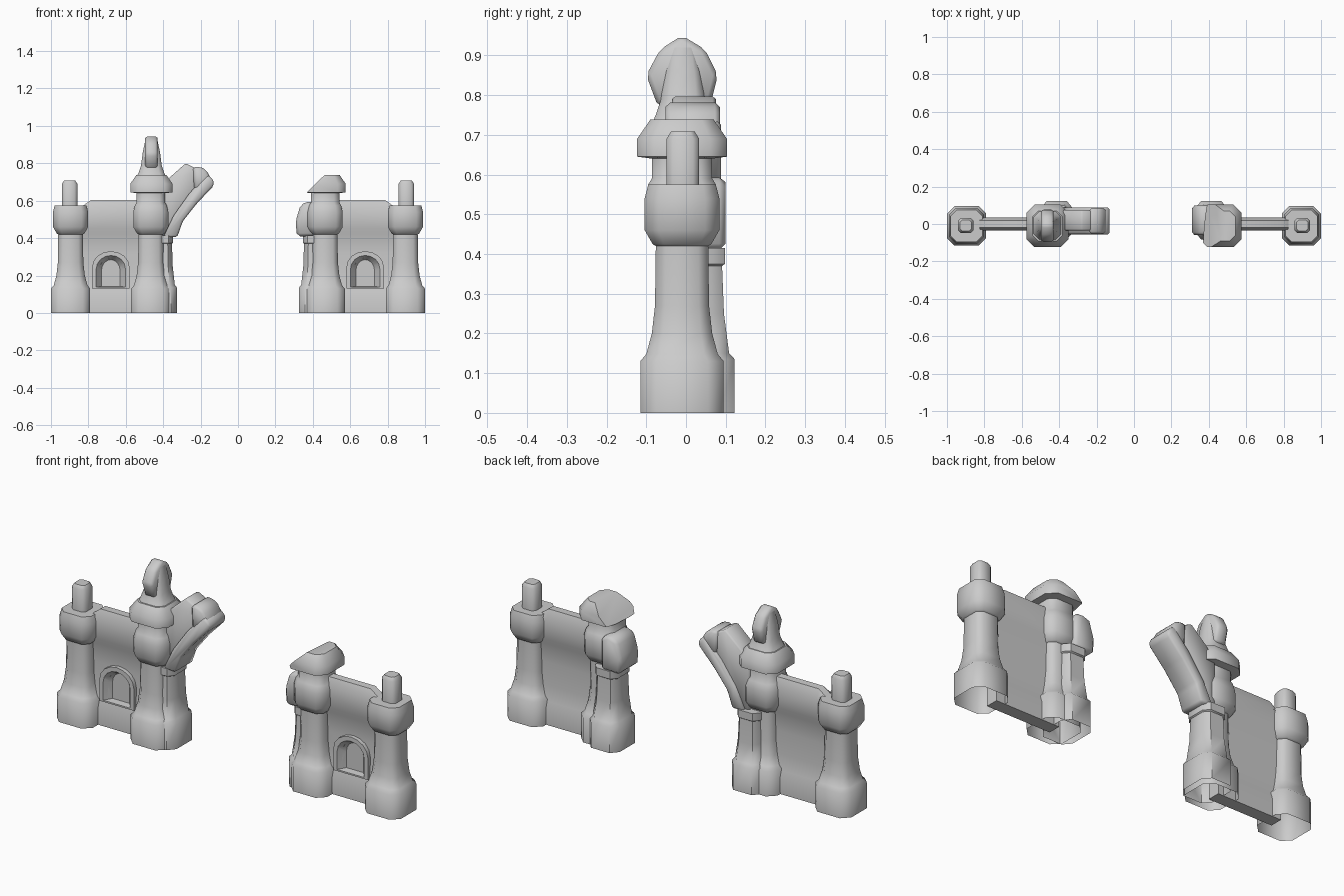
import bpy, bmesh
from math import sin, cos, pi
from mathutils import Vector

cube = bpy.data.objects.get("Cube")
if cube:
    bpy.data.objects.remove(cube, do_unlink=True)

stone = bpy.data.materials.new("grey stone")
stone.use_nodes = True
stone.diffuse_color = (0.6, 0.6, 0.6, 1)
stone.node_tree.nodes["Principled BSDF"].inputs["Base Color"].default_value = (0.6, 0.6, 0.6, 1)
parts = []


def loft(name, rings, caps=(True, True), bevel=0, clip=None):
    """Skin equal-length rings of points; optionally bevel and slice off."""
    bm = bmesh.new()
    rows = [[bm.verts.new(p) for p in ring] for ring in rings]
    n = len(rows[0])
    for a, b in zip(rows, rows[1:]):
        for i in range(n):
            j = (i + 1) % n
            bm.faces.new((a[i], a[j], b[j], b[i]))
    if caps[0]:
        bm.faces.new(rows[0][::-1])
    if caps[1]:
        bm.faces.new(rows[-1])
    bmesh.ops.recalc_face_normals(bm, faces=bm.faces)
    if bevel:
        bmesh.ops.bevel(bm, geom=bm.edges[:], offset=bevel, segments=1, affect='EDGES')
    if clip:
        geom = bm.verts[:] + bm.edges[:] + bm.faces[:]
        cut = bmesh.ops.bisect_plane(bm, geom=geom, plane_co=clip[0],
                                     plane_no=clip[1], clear_outer=True)
        edges = [e for e in cut["geom_cut"] if isinstance(e, bmesh.types.BMEdge)]
        bmesh.ops.holes_fill(bm, edges=edges)
        bmesh.ops.recalc_face_normals(bm, faces=bm.faces)
    mesh = bpy.data.meshes.new(name)
    bm.to_mesh(mesh)
    bm.free()
    mesh.materials.append(stone)
    ob = bpy.data.objects.new(name, mesh)
    bpy.context.collection.objects.link(ob)
    parts.append(ob)
    return ob


def column(name, x, y, profile, depth=1.0, bottom=False, **kw):
    """Stack chamfered squares given as (half width, height)."""
    rings = []
    for h, z in profile:
        c = h * 0.62
        pts = [(h, -c), (h, c), (c, h), (-c, h), (-h, c), (-h, -c), (-c, -h), (c, -h)]
        rings.append([(x + px, y + py * depth, z) for px, py in pts])
    return loft(name, rings, (bottom, True), **kw)


def slab(name, pts, y0, y1, bevel=0.01):
    """Extrude an x-z outline through y."""
    return loft(name, [[(x, y, z) for x, z in pts] for y in (y0, y1)], bevel=bevel)


def arch(x, y, w, z0, spring, rise):
    """Outline of an arched opening."""
    pts = [(x - w, y, z0), (x + w, y, z0)]
    return pts + [(x + w * cos(i * pi / 8), y, spring + rise * sin(i * pi / 8))
                  for i in range(9)]


def carve(ob, cutter):
    bpy.context.view_layer.objects.active = ob
    mod = ob.modifiers.new("niche", 'BOOLEAN')
    mod.object = cutter
    mod.solver = 'EXACT'
    bpy.ops.object.modifier_apply(modifier=mod.name)


SHAFT = [(0.105, 0), (0.105, 0.13), (0.09, 0.148), (0.076, 0.2), (0.068, 0.27),
         (0.066, 0.42), (0.074, 0.425), (0.094, 0.46), (0.094, 0.54), (0.085, 0.575)]
PILLAR = [(0.087, 0), (0.087, 0.135), (0.075, 0.15), (0.064, 0.25),
          (0.06, 0.37), (0.066, 0.375), (0.066, 0.415)]
CAP = [(0.075, 0.64), (0.113, 0.645), (0.113, 0.69), (0.08, 0.738)]
WALL = [(0.033, 0), (0.034, 0.09), (0.024, 0.12), (0.016, 0.2), (0.015, 0.32),
        (0.02, 0.42), (0.033, 0.45), (0.035, 0.56), (0.02, 0.605)]

for s, side in ((-1, "right"), (1, "left")):
    # Outer tower with its square post
    column(side + "_outer_tower", s * 0.895, -0.01, SHAFT)
    column(side + "_outer_post", s * 0.9, -0.008,
           [(0.041, 0.57), (0.041, 0.69), (0.03, 0.708)])

    # Inner tower and the gate pillar behind it
    column(side + "_inner_tower", s * 0.466, -0.01, SHAFT + [(0.076, 0.59), (0.076, 0.65)])
    column(side + "_gate_pillar", s * 0.413, 0.02, PILLAR, depth=1.18)

    # Wall with swelling foot and coping, chamfered at the outer end
    rings = []
    for x, top in ((0.84, 0.565), (0.785, 0.61), (0.47, 0.61)):
        front = [(s * x, -y, min(z, top)) for y, z in WALL]
        back = [(s * x, y, min(z, top)) for y, z in reversed(WALL)]
        rings.append(front + back)
    wall = loft(side + "_wall", rings)

    # Arched niche with a raised surround
    cx = s * 0.68
    frame = loft(side + "_niche_surround",
                 [arch(cx, -0.036, 0.1, 0.13, 0.245, 0.085),
                  arch(cx, 0.004, 0.1, 0.13, 0.245, 0.085)])
    cutter = loft(side + "_niche_cutter",
                  [arch(cx, -0.045, 0.086, 0.137, 0.235, 0.078),
                   arch(cx, 0.0, 0.05, 0.142, 0.225, 0.06)])
    carve(wall, cutter)
    carve(frame, cutter)
    parts.remove(cutter)
    bpy.data.objects.remove(cutter, do_unlink=True)

# Whole cap and spire on the right inner tower
column("right_tower_cap", -0.463, -0.01, CAP, bottom=True)
column("right_spire", -0.463, -0.008,
       [(0.082, 0.72), (0.068, 0.75), (0.055, 0.79), (0.046, 0.86), (0.032, 0.925)])
crest = [(-0.07, 0.77), (-0.1, 0.85), (-0.065, 0.915), (-0.01, 0.95),
         (0.048, 0.915), (0.08, 0.85), (0.06, 0.77)]
loft("right_spire_crest", [[(x, y, z) for y, z in crest] for x in (-0.496, -0.43)],
     bevel=0.012)

# Broken cap on the left inner tower
column("left_broken_cap", 0.463, -0.01, CAP, bottom=True,
       clip=(Vector((0.39, 0, 0.655)), Vector((-1, 0.1, 1))))

# Long arch fragment springing from the right pillar
slab("right_arch_spandrel",
     [(-0.42, 0.41), (-0.35, 0.41), (-0.31, 0.52), (-0.22, 0.63), (-0.2, 0.76),
      (-0.28, 0.8), (-0.37, 0.72), (-0.42, 0.66)], -0.035, 0.075, 0.008)
slab("right_arch_rib",
     [(-0.4, 0.405), (-0.325, 0.405), (-0.295, 0.49), (-0.22, 0.585), (-0.13, 0.68),
      (-0.13, 0.71), (-0.165, 0.74), (-0.26, 0.64), (-0.345, 0.52)], -0.055, 0.088, 0.01)
slab("right_arch_broken_end",
     [(-0.235, 0.66), (-0.16, 0.67), (-0.135, 0.7), (-0.17, 0.765), (-0.205, 0.782),
      (-0.24, 0.78)], -0.052, 0.085, 0.012)

# Short arch fragment on the left pillar
slab("left_arch_stub",
     [(0.315, 0.41), (0.308, 0.49), (0.335, 0.58), (0.385, 0.598), (0.43, 0.58),
      (0.43, 0.41)], -0.06, 0.1, 0.016)

# Smooth shading with crisp edges
bpy.ops.object.select_all(action='DESELECT')
for ob in parts:
    ob.select_set(True)
bpy.context.view_layer.objects.active = parts[0]
bpy.ops.object.shade_smooth_by_angle(angle=0.85)
